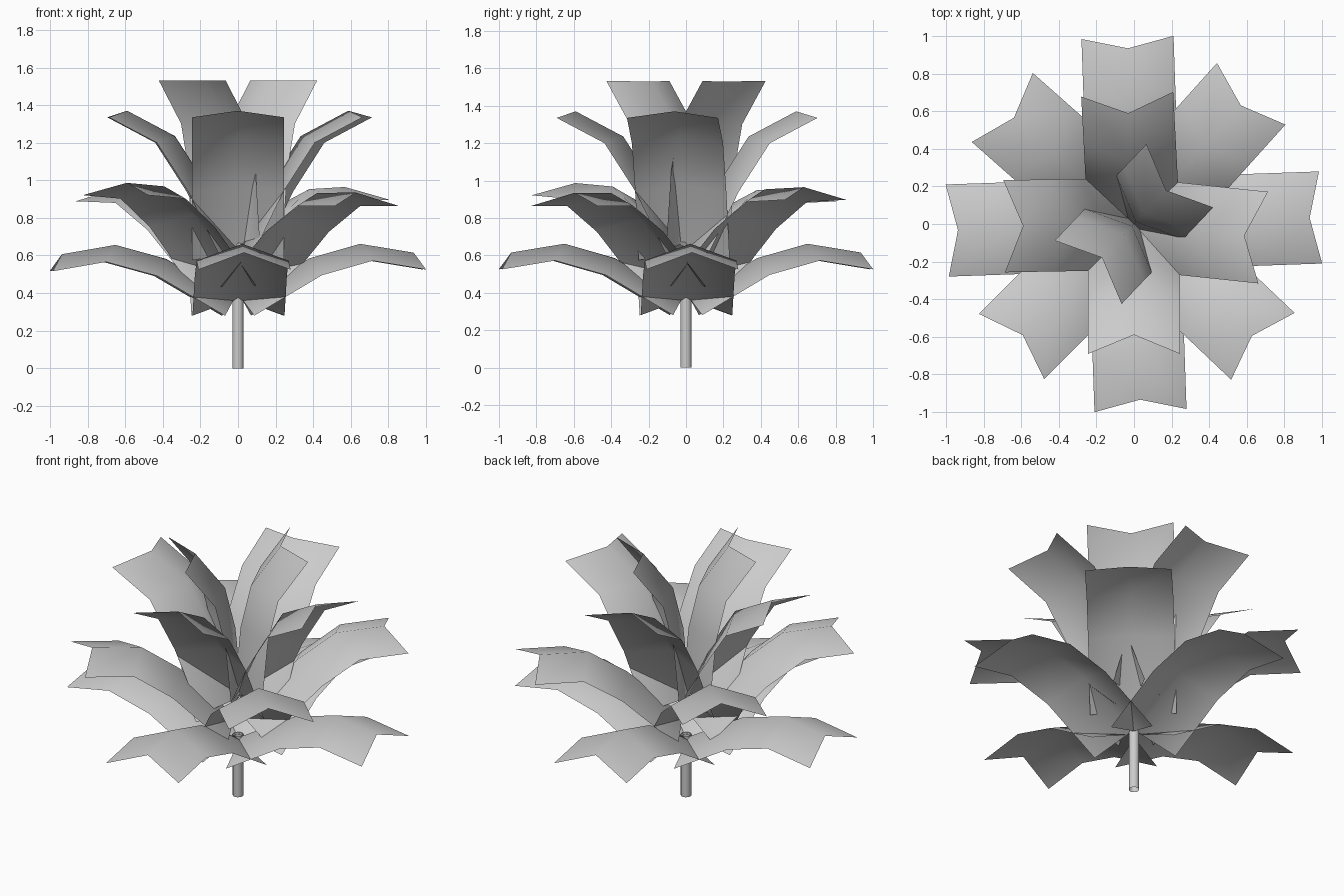
import bpy
import bmesh
from math import radians
from mathutils import Matrix, Vector

cube = bpy.data.objects.get("Cube")
if cube:
    bpy.data.objects.remove(cube, do_unlink=True)

grey = bpy.data.materials.new("plain grey")
grey.use_nodes = True
grey.diffuse_color = (0.6, 0.6, 0.6, 1)
grey.node_tree.nodes["Principled BSDF"].inputs["Base Color"].default_value = (0.6, 0.6, 0.6, 1)

HALF_WIDTH = 0.245
EDGE_DROP = Vector((0.058, 0, -0.09))  # from the ridge to the edges, before lifting


def finish(name, bm):
    for face in bm.faces:
        face.smooth = True
    mesh = bpy.data.meshes.new(name)
    bm.to_mesh(mesh)
    bm.free()
    mesh.materials.append(grey)
    obj = bpy.data.objects.new(name, mesh)
    bpy.context.collection.objects.link(obj)


def add_leaf(name, ridge, lift, turn, tilt):
    """Folded leaf along a ridge profile, tilted at its base and turned around the stem."""
    bm = bmesh.new()
    drop = Matrix.Rotation(radians(-lift), 3, "Y") @ EDGE_DROP
    side = Vector((0, HALF_WIDTH, 0))
    rows = []
    for x, z in ridge:
        middle = Vector((x, 0, z))
        rows.append([bm.verts.new(p) for p in (middle + drop - side, middle, middle + drop + side)])
    for a, b in zip(rows, rows[1:]):
        for i in range(2):
            bm.faces.new((a[i], b[i], b[i + 1], a[i + 1]))
    base = Matrix.Translation((0, 0, ridge[0][1]))
    bm.transform(Matrix.Rotation(radians(turn), 4, "Z") @ base
                 @ Matrix.Rotation(radians(-tilt), 4, "Y") @ base.inverted())
    finish(name, bm)


# Tiers of leaves: name, lift, ridge as (distance out, height), (turn, tilt) of each leaf
TIERS = [
    ("lower_leaf", 0, [(0.02, 0.37), (0.38, 0.585), (0.65, 0.662), (0.935, 0.615)],
     [(2, 0), (92, 0), (182, -0.5), (272, 0)]),
    ("middle_leaf", 17.5, [(0.02, 0.5), (0.345, 0.805), (0.57, 0.948), (0.853, 0.957)],
     [(48, 0.5), (138.5, 0), (225, 2), (316.5, -1.5)]),
    ("upper_leaf", 38, [(-0.01, 0.61), (0.168, 0.975), (0.335, 1.235), (0.59, 1.37)],
     [(-6, 0), (93, 0), (181, 0), (270, 0)]),
    ("inner_leaf", 58, [(-0.02, 0.65), (0.015, 1.045), (0.075, 1.3), (0.247, 1.53)],
     [(46.5, 0), (226.5, 0)]),
]
for tier, lift, ridge, leaves in TIERS:
    for number, (turn, tilt) in enumerate(leaves, 1):
        add_leaf(f"{tier}_{number}", ridge, lift, turn, tilt)

# Stem: an open tube
bm = bmesh.new()
bmesh.ops.create_cone(bm, cap_ends=False, segments=12, radius1=0.03, radius2=0.03, depth=0.38,
                      matrix=Matrix.Translation((0, 0, 0.19)))
finish("stem", bm)
